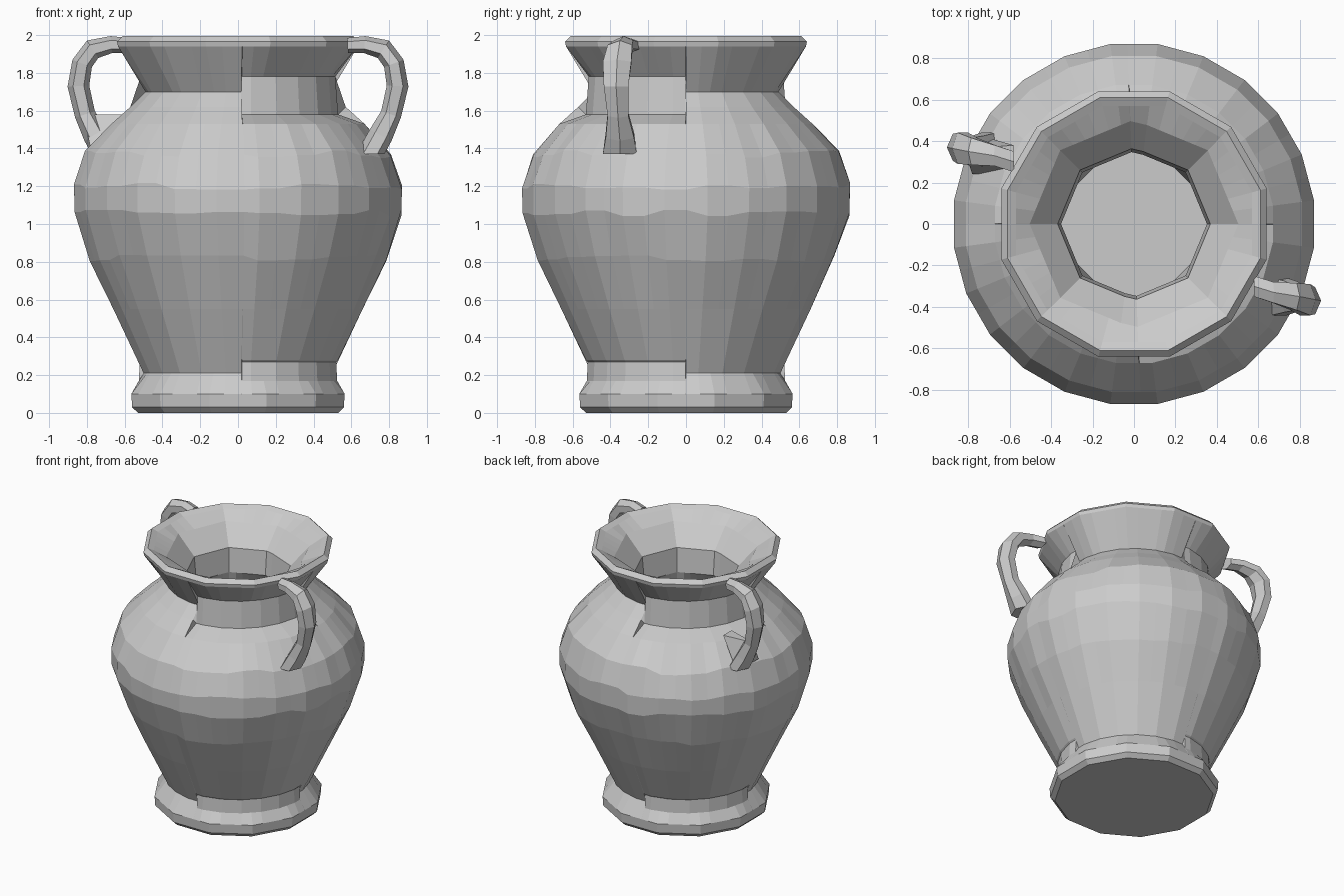
import bpy, bmesh, math, random
from mathutils import Vector

random.seed(4)
cube = bpy.data.objects.get("Cube")
if cube:
    bpy.data.objects.remove(cube, do_unlink=True)

clay = bpy.data.materials.new("grey_clay")
clay.use_nodes = True
COLOUR = (0.6, 0.6, 0.6, 1)
clay.diffuse_color = COLOUR
clay.node_tree.nodes["Principled BSDF"].inputs["Base Color"].default_value = COLOUR


def finish(bm, name):
    bmesh.ops.recalc_face_normals(bm, faces=bm.faces)
    mesh = bpy.data.meshes.new(name)
    bm.to_mesh(mesh)
    bm.free()
    mesh.materials.append(clay)
    obj = bpy.data.objects.new(name, mesh)
    bpy.context.collection.objects.link(obj)
    return obj


# Angle of one corner for each kind of polygon used in the rings
PHASE = {24: 7.5, 12: 15, 8: 0, 4: 0}


def polygon_radius(apothem, sides, angle):
    """Distance from the centre to the edge of a regular polygon."""
    step = 360 / sides
    off = (angle - PHASE[sides]) % step - step / 2
    return apothem / math.cos(math.radians(off))


def bridge(bm, rings):
    for a, b in zip(rings, rings[1:]):
        for i in range(len(a)):
            j = (i + 1) % len(a)
            bm.faces.new((a[i], a[j], b[j], b[i]))


# Outer wall: plain quarters, and stepped quarters with straight collars
plain = [(.53, 0, 12), (.56, .03, 12), (.565, .1, 12), (.5, .21, 24), (.502, .215, 24),
         (.535, .285, 24), (.66, .55, 24), (.785, .82, 24), (.865, 1.06, 24),
         (.868, 1.2, 24), (.81, 1.37, 24), (.67, 1.53, 24), (.57, 1.62, 24),
         (.49, 1.7, 24), (.635, 1.94, 12), (.64, 1.965, 12), (.61, 1.995, 12)]
stepped = list(plain)
stepped[3:6] = [(.525, .17, 24), (.52, .27, 24), (.53, .28, 24)]
stepped[12:14] = [(.53, 1.58, 24), (.515, 1.78, 24)]

# Sloping lip, octagonal throat, four-sided hollow
inside = [(.57, 1.975, 12), (.465, 1.92, 8), (.34, 1.78, 8), (.325, 1.6, 8),
          (.37, 1.5, 4), (.42, 1.15, 4), (.33, .25, 4)]

# Quarter boundaries get doubled columns so the collars end in crisp steps
columns = [(7.5 * i, 90 < (7.5 * i) % 180) for i in range(48) if i % 12]
for half in (0, 180):
    columns += [(half + 92, False), (half + 92.2, True),
                (half + 179.8, True), (half + 180, False)]
columns = [c for c in columns if c[0] not in (97.5, 277.5)] + [(97.5, True), (277.5, True)]
columns.sort()


def ring_point(bm, r, angle, z):
    a = math.radians(angle)
    return bm.verts.new((r * math.cos(a), r * math.sin(a), z))


bm = bmesh.new()
rings = []
for level in range(len(plain)):
    # Uneven hammered band around the belly
    dent = [random.uniform(-.02, .02) if 7 <= level <= 10 else 0 for _ in range(24)]
    ring = []
    for angle, is_stepped in columns:
        r, z, sides = (stepped if is_stepped else plain)[level]
        r = polygon_radius(r, sides, angle)
        ring.append(ring_point(bm, r, angle, z + dent[int((angle + 7.5) / 15) % 24]))
    rings.append(ring)
for r, z, sides in inside:
    rings.append([ring_point(bm, polygon_radius(r, sides, angle), angle, z)
                  for angle, _ in columns])
bridge(bm, rings)
bm.faces.new(rings[0])
bm.faces.new(rings[-1])
finish(bm, "jar_body")

# Handle stations: centre x, y, z, then thickness and width
stations = [(.58, -.30, 1.945, .08, .10), (.67, -.33, 1.95, .09, .10),
            (.77, -.35, 1.925, .11, .13), (.825, -.365, 1.85, .11, .15),
            (.845, -.37, 1.73, .115, .13), (.81, -.36, 1.58, .11, .11),
            (.755, -.35, 1.47, .13, .15), (.70, -.35, 1.37, .15, .18)]


def make_handle(name, side):
    bm = bmesh.new()
    rings = []
    for i, (x, y, z, thick, wide) in enumerate(stations):
        p, q = stations[max(i - 1, 0)], stations[min(i + 1, len(stations) - 1)]
        tangent = Vector((q[0] - p[0], 0, q[2] - p[2])).normalized()
        if i == len(stations) - 1:
            tangent = Vector((0, 0, -1))    # level cut at the foot
        normal = Vector((-tangent.z, 0, tangent.x))
        ring = []
        for k in range(6):
            a = math.radians(60 * k)
            co = Vector((x, y, z)) + normal * (math.cos(a) * thick / 2)
            co.y += math.sin(a) * wide / 1.73
            ring.append(bm.verts.new((co.x * side, co.y * side, co.z)))
        rings.append(ring)
    bridge(bm, rings)
    bm.faces.new(rings[0])
    bm.faces.new(rings[-1])
    finish(bm, name)


make_handle("left_handle", 1)
make_handle("right_handle", -1)

# Wedge that fills the foot of the right handle
bm = bmesh.new()
for x, y, z in [(-.82, .36, 1.58), (-.58, .28, 1.58), (-.78, .24, 1.4), (-.6, .24, 1.4),
                (-.72, .42, 1.36), (-.58, .38, 1.58)]:
    bm.verts.new((x, y, z))
bmesh.ops.convex_hull(bm, input=bm.verts)
finish(bm, "right_handle_web")
